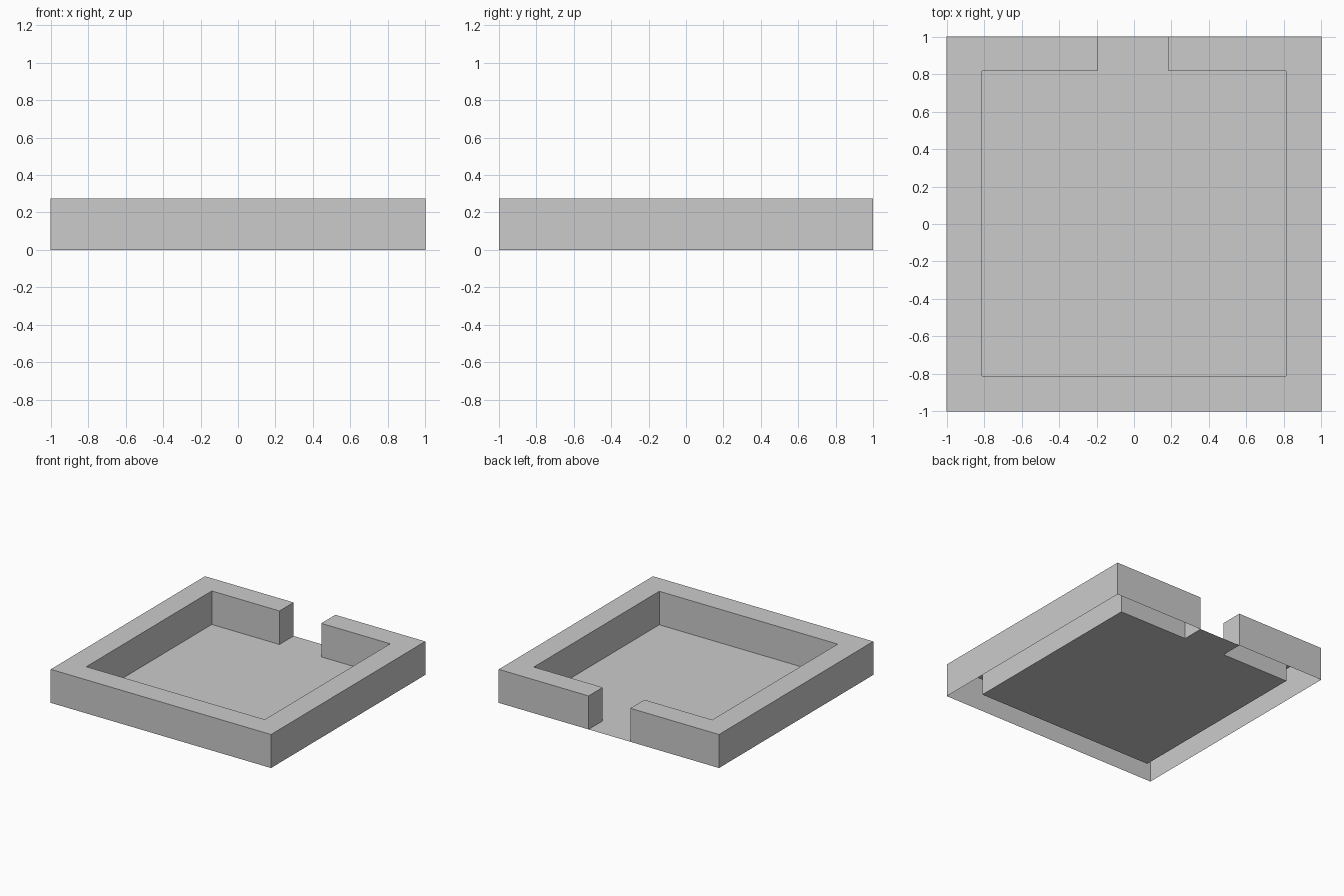
import bpy, bmesh

if "Cube" in bpy.data.objects:
    bpy.data.objects.remove(bpy.data.objects["Cube"])

HEIGHT = 0.275
OUT, IN, IN_BACK = 1.0, 0.81, 0.817
GAP_L, GAP_R = -0.195, 0.184

# Inner room outline, from the right side of the doorway round to the left side
room = [(GAP_R, OUT), (GAP_R, IN_BACK), (IN, IN_BACK), (IN, -IN),
        (-IN, -IN), (-IN, IN_BACK), (GAP_L, IN_BACK), (GAP_L, OUT)]
outer = [(-OUT, OUT), (-OUT, -OUT), (OUT, -OUT), (OUT, OUT)]


def make_object(name, bm):
    mesh = bpy.data.meshes.new(name)
    bm.to_mesh(mesh)
    bm.free()
    obj = bpy.data.objects.new(name, mesh)
    bpy.context.collection.objects.link(obj)


def outline_face(bm, points, z):
    face = bm.faces.new([bm.verts.new((x, y, z)) for x, y in points])
    face.normal_update()
    if face.normal.z < 0:
        face.normal_flip()
    return face


# Walls: C-shaped top with sides pulled down, left open underneath
bm = bmesh.new()
top = outline_face(bm, room + outer, HEIGHT)
sides = bmesh.ops.extrude_edge_only(bm, edges=list(top.edges))
verts = [g for g in sides["geom"] if isinstance(g, bmesh.types.BMVert)]
bmesh.ops.translate(bm, verts=verts, vec=(0, 0, -HEIGHT))
bmesh.ops.recalc_face_normals(bm, faces=bm.faces)
bm.normal_update()
if top.normal.z < 0:
    bmesh.ops.reverse_faces(bm, faces=bm.faces)
make_object("enclosure_walls", bm)

# Floor: thin sheet filling the room and the doorway
bm = bmesh.new()
outline_face(bm, room, 0.0)
make_object("floor", bm)
